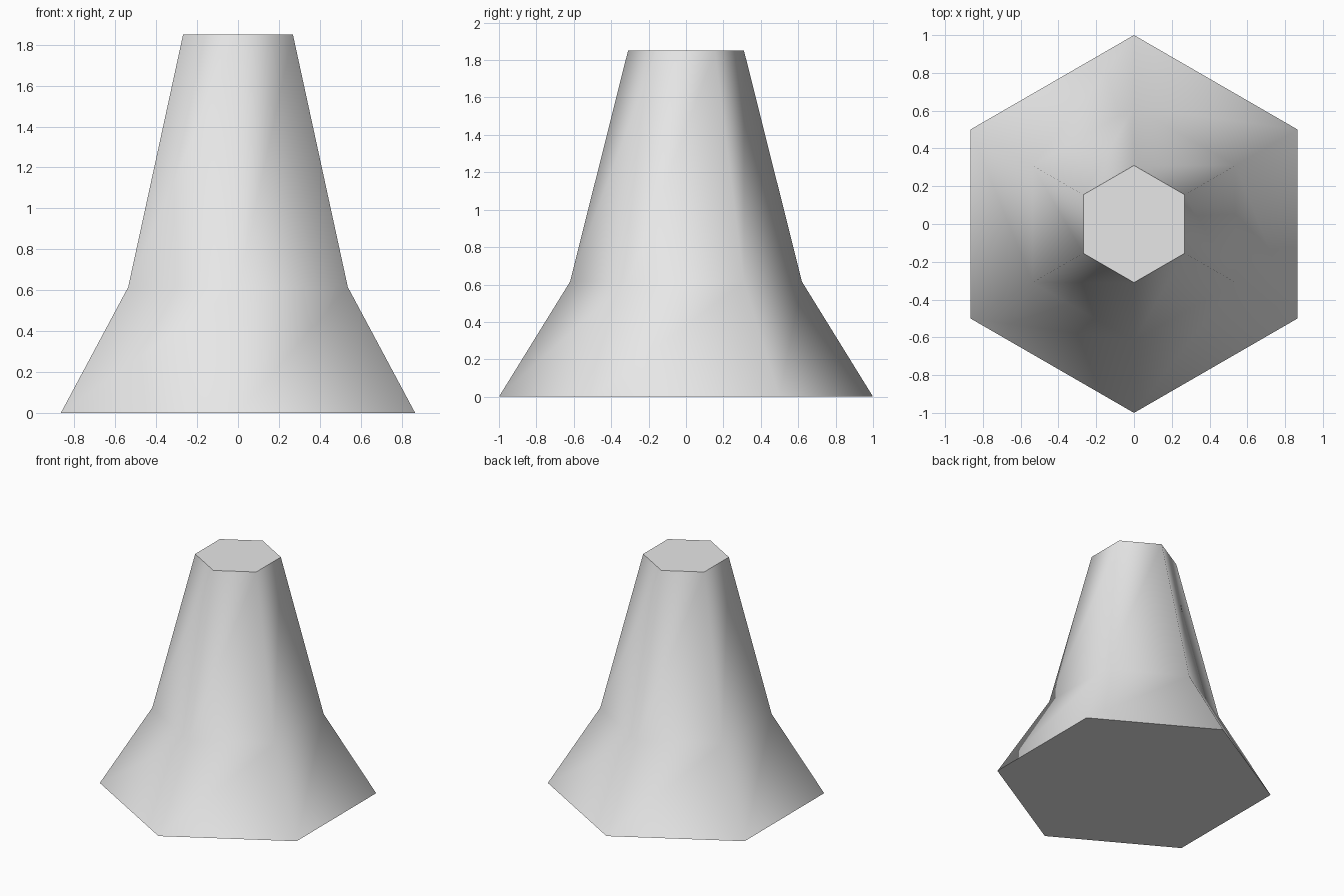
import bpy
import bmesh
from math import cos, sin, pi, radians

cube = bpy.data.objects.get("Cube")
if cube:
    bpy.data.objects.remove(cube, do_unlink=True)

# Single plain grey
grey = bpy.data.materials.new("light grey")
grey.use_nodes = True
colour = (0.8, 0.8, 0.8, 1)
grey.diffuse_color = colour
grey.node_tree.nodes["Principled BSDF"].inputs["Base Color"].default_value = colour

SIDES = 6
# (radius, height): wide foot, waist, narrow top
profile = [(1.0, 0.0), (0.62, 0.615), (0.31, 1.85)]

# Flared hexagonal column with corners on the y axis
bm = bmesh.new()
rings = []
for r, z in profile:
    angles = [pi / 2 + 2 * pi * i / SIDES for i in range(SIDES)]
    rings.append([bm.verts.new((r * cos(a), r * sin(a), z)) for a in angles])
for low, high in zip(rings, rings[1:]):
    for i in range(SIDES):
        j = (i + 1) % SIDES
        bm.faces.new((low[i], low[j], high[j], high[i]))
bm.faces.new(rings[-1])
bm.faces.new(rings[0][::-1])

mesh = bpy.data.meshes.new("flared_column")
bm.to_mesh(mesh)
bm.free()
mesh.materials.append(grey)
column = bpy.data.objects.new("flared_column", mesh)
bpy.context.collection.objects.link(column)

# Smooth sides, crisp rims around the flat caps
bpy.ops.object.select_all(action="DESELECT")
column.select_set(True)
bpy.context.view_layer.objects.active = column
bpy.ops.object.shade_smooth_by_angle(angle=radians(65))
